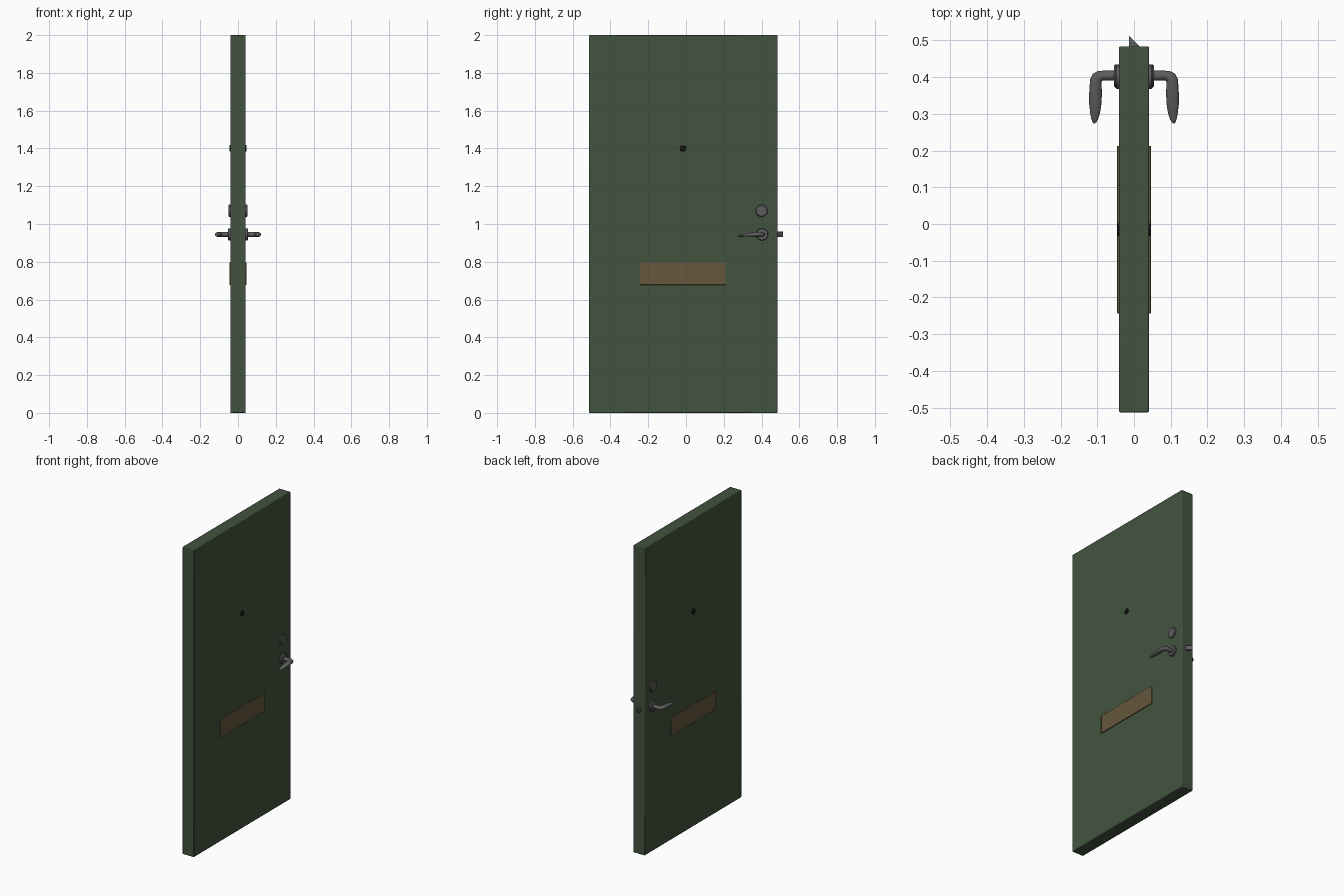
import bpy, bmesh
from math import sin, cos, pi
from mathutils import Vector

if "Cube" in bpy.data.objects:
    bpy.data.objects.remove(bpy.data.objects["Cube"])


def material(name, rgb):
    m = bpy.data.materials.new(name)
    m.diffuse_color = (*rgb, 1)
    m.use_nodes = True
    m.node_tree.nodes["Principled BSDF"].inputs["Base Color"].default_value = m.diffuse_color
    return m


GREEN = material("green_paint", (0.055, 0.088, 0.05))
BRASS = material("aged_brass", (0.13, 0.095, 0.045))
STEEL = material("dark_steel", (0.11, 0.11, 0.11))
BLACK = material("dark_lens", (0.012, 0.01, 0.008))


def finish(name, bm, mat, mirror=False, bevel=0):
    bmesh.ops.recalc_face_normals(bm, faces=bm.faces)
    me = bpy.data.meshes.new(name)
    bm.to_mesh(me)
    bm.free()
    me.materials.append(mat)
    ob = bpy.data.objects.new(name, me)
    bpy.context.collection.objects.link(ob)
    if bevel:
        mod = ob.modifiers.new("bevel", 'BEVEL')
        mod.width, mod.segments = bevel, 2
    if mirror:
        ob.modifiers.new("mirror", 'MIRROR').use_mirror_merge = False
    bpy.ops.object.select_all(action='DESELECT')
    ob.select_set(True)
    bpy.context.view_layer.objects.active = ob
    bpy.ops.object.shade_smooth_by_angle(angle=0.6)
    return ob


def box(name, lo, hi, mat, **kw):
    bm = bmesh.new()
    bmesh.ops.create_cube(bm, size=1)
    lo, hi = Vector(lo), Vector(hi)
    for v in bm.verts:
        v.co = (lo + hi) / 2 + v.co * (hi - lo)
    return finish(name, bm, mat, **kw)


def loft(name, rings, mat, **kw):
    # Skin a list of point rings and cap both ends
    bm = bmesh.new()
    loops = [[bm.verts.new(p) for p in ring] for ring in rings]
    n = len(loops[0])
    for a, b in zip(loops, loops[1:]):
        for i in range(n):
            j = (i + 1) % n
            bm.faces.new((a[i], a[j], b[j], b[i]))
    bm.faces.new(loops[0])
    bm.faces.new(loops[-1])
    return finish(name, bm, mat, **kw)


def turned(name, y, z, profile, mat, n=32):
    # Round part turned about the x axis, on both faces of the door
    rings = [[(x, y + r * cos(2 * pi * i / n), z + r * sin(2 * pi * i / n))
              for i in range(n)] for r, x in profile]
    return loft(name, rings, mat, mirror=True)


# Door slab
box("door_panel", (-0.041, -0.513, 0), (0.041, 0.484, 2), GREEN, bevel=0.004)

# Letter plates on both faces
box("letter_plate", (0.036, -0.244, 0.678), (0.046, 0.213, 0.796), BRASS,
    mirror=True, bevel=0.002)

# Peephole with lens
turned("peephole_ring", -0.016, 1.40,
       [(0.017, 0.038), (0.017, 0.044), (0.015, 0.046), (0.011, 0.046), (0.010, 0.043)], BLACK)

# Deadbolt discs
turned("deadbolt_disc", 0.40, 1.07,
       [(0.032, 0.038), (0.032, 0.047), (0.028, 0.051)], STEEL)

# Handle roses
turned("handle_rose", 0.403, 0.945,
       [(0.032, 0.038), (0.032, 0.050), (0.029, 0.054)], STEEL)

# Lever handles: centre x, y, z, half width, half height, turn of the section
stations = [
    (0.045, 0.404, 0.945, 0.0135, 0.0135, 0),
    (0.085, 0.404, 0.945, 0.0135, 0.0135, 0),
    (0.094, 0.402, 0.945, 0.0150, 0.0135, 0.25),
    (0.101, 0.397, 0.945, 0.0165, 0.0135, 0.5),
    (0.104, 0.390, 0.945, 0.0160, 0.0135, 0.8),
    (0.1045, 0.375, 0.945, 0.0165, 0.0130, 1),
    (0.105, 0.350, 0.944, 0.0175, 0.0110, 1),
    (0.1055, 0.325, 0.942, 0.0165, 0.0085, 1),
    (0.106, 0.300, 0.939, 0.0130, 0.0065, 1),
    (0.107, 0.285, 0.937, 0.0090, 0.0050, 1),
    (0.1075, 0.277, 0.936, 0.0050, 0.0035, 1),
    (0.108, 0.274, 0.936, 0.0012, 0.0010, 1),
]
rings = []
for x, y, z, w, h, t in stations:
    side = Vector((sin(t * pi / 2), cos(t * pi / 2), 0))
    rings.append([Vector((x, y, z)) + side * w * cos(2 * pi * i / 20)
                  + Vector((0, 0, h * sin(2 * pi * i / 20))) for i in range(20)])
loft("lever_handle", rings, STEEL, mirror=True)

# Slanted spring latch on the opening edge
wedge = [(-0.014, 0.475), (0.014, 0.475), (0.014, 0.485), (-0.014, 0.513)]
loft("spring_latch", [[(x, y, z) for x, y in wedge] for z in (0.931, 0.959)], STEEL)
